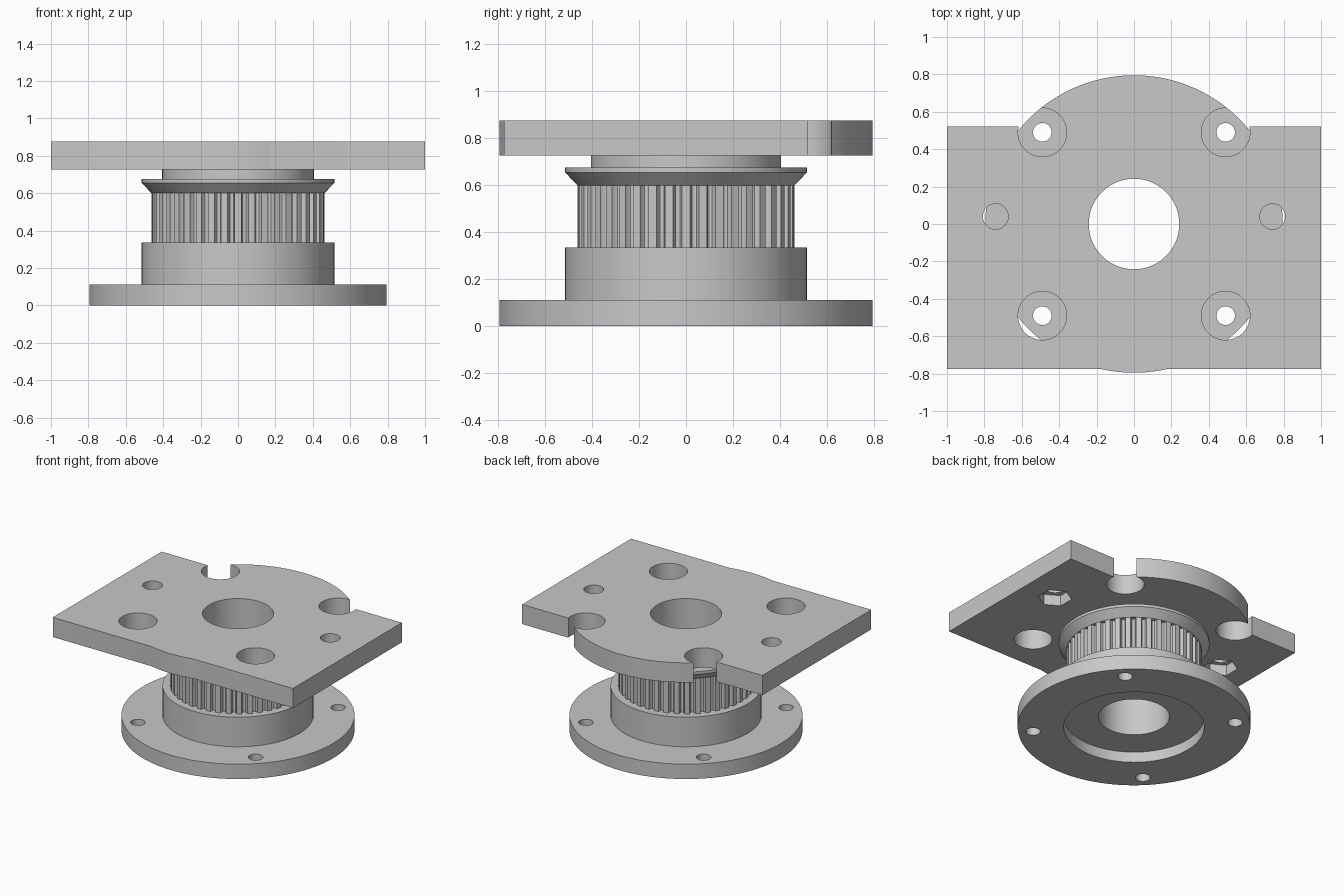
import bpy, bmesh
from math import sin, cos, pi, radians, atan2, sqrt

cube = bpy.data.objects.get("Cube")
if cube:
    bpy.data.objects.remove(cube, do_unlink=True)

GREY = (0.58, 0.58, 0.58, 1)
mat = bpy.data.materials.new("light grey")
mat.use_nodes = True
mat.diffuse_color = GREY
mat.node_tree.nodes["Principled BSDF"].inputs["Base Color"].default_value = GREY

BORE, RIM = 0.242, 0.795
BOLT = 0.49
TEETH = 40
PITCH = 2 * pi / TEETH
PLATE_Z, TOP_Z = 0.727, 0.875


def make_object(name, bm):
    bmesh.ops.remove_doubles(bm, verts=bm.verts, dist=1e-5)
    bmesh.ops.recalc_face_normals(bm, faces=bm.faces)
    mesh = bpy.data.meshes.new(name)
    bm.to_mesh(mesh)
    bm.free()
    mesh.materials.append(mat)
    ob = bpy.data.objects.new(name, mesh)
    bpy.context.collection.objects.link(ob)
    return ob


def prism(name, points, z0, z1):
    """Extrude a flat outline from z0 to z1."""
    bm = bmesh.new()
    face = bm.faces.new([bm.verts.new((x, y, z0)) for x, y in points])
    ext = bmesh.ops.extrude_face_region(bm, geom=[face])
    verts = [v for v in ext["geom"] if isinstance(v, bmesh.types.BMVert)]
    bmesh.ops.translate(bm, verts=verts, vec=(0, 0, z1 - z0))
    return make_object(name, bm)


def arc(r, a0, a1, n, cx=0, cy=0):
    return [(cx + r * cos(a0 + (a1 - a0) * i / n),
             cy + r * sin(a0 + (a1 - a0) * i / n)) for i in range(n + 1)]


def ring(r, n, cx, cy, start=0):
    return arc(r, start, start + 2 * pi, n, cx, cy)[:-1]


def cut(ob, cutters):
    """Subtract each cutter, bake the result and discard the cutters."""
    for c in cutters:
        c.hide_render = True
        m = ob.modifiers.new("cut", 'BOOLEAN')
        m.operation, m.solver, m.object = 'DIFFERENCE', 'EXACT', c
    dg = bpy.context.evaluated_depsgraph_get()
    baked = bpy.data.meshes.new_from_object(ob.evaluated_get(dg))
    ob.modifiers.clear()
    ob.data = baked
    for c in cutters:
        bpy.data.objects.remove(c, do_unlink=True)


# Toothed pulley with collar, flared lip, neck and mounting flange, in one lathe
# Each tooth: (angle as fraction of pitch, groove depth)
tooth = [(-0.24, 0), (0, 0), (0.24, 0), (0.28, 0.016), (0.36, 0.026),
         (0.5, 0.029), (0.64, 0.026), (0.72, 0.016)]
spokes = [((k + f) * PITCH, d) for k in range(TEETH) for f, d in tooth]
TOOTH_R = 0.463
# Profile: (radius, height, toothed)
profile = [(BORE, 0.08, 0), (0.48, 0.08, 0), (0.48, 0, 0), (RIM, 0, 0),
           (RIM, 0.112, 0), (0.515, 0.112, 0), (0.515, 0.335, 0),
           (TOOTH_R, 0.335, 1), (TOOTH_R, 0.6, 1), (TOOTH_R, 0.6, 0),
           (0.515, 0.655, 0), (0.515, 0.675, 0), (0.405, 0.675, 0),
           (0.405, PLATE_Z, 0), (BORE, PLATE_Z, 0)]
bm = bmesh.new()
cols = []
for a, d in spokes:
    cols.append([bm.verts.new(((r - d * t) * cos(a), (r - d * t) * sin(a), z))
                 for r, z, t in profile])
n = len(profile)
for i, col in enumerate(cols):
    nxt = cols[(i + 1) % len(cols)]
    for j in range(n):
        k = (j + 1) % n
        bm.faces.new((col[j], nxt[j], nxt[k], col[k]))
pulley = make_object("pulley", bm)

# Mounting plate: rectangle merged with a disc the size of the flange
BACK, FRONT = 0.52, -0.775
back_a = atan2(BACK, sqrt(RIM**2 - BACK**2))
front_a = atan2(FRONT, sqrt(RIM**2 - FRONT**2))
outline = [(1, FRONT), (1, BACK)] + arc(RIM, back_a, pi - back_a, 96)
outline += [(-1, BACK), (-1, FRONT)] + arc(RIM, -pi - front_a, front_a, 24)
plate = prism("mounting_plate", outline, PLATE_Z, TOP_Z)

corners = [(sx * BOLT, sy * BOLT) for sx in (-1, 1) for sy in (-1, 1)]

# Screw holes in the flange
cut(pulley, [prism("screw_hole", ring(0.05, 32, x, y), -0.1, 0.2)
             for x, y in corners])

# Central bore, access holes, bolt holes and hexagonal nut pockets in the plate
cutters = [prism("bore_cutter", ring(BORE, 96, 0, 0), 0.6, 1)]
cutters += [prism("access_hole", ring(0.13, 64, x, y), 0.6, 1) for x, y in corners]
for x in (-0.74, 0.74):
    cutters.append(prism("bolt_hole", ring(0.068, 40, x, 0.04), 0.6, 1))
    cutters.append(prism("nut_pocket", ring(0.115, 6, x, 0.04, pi / 2),
                         0.6, PLATE_Z + 0.08))
cut(plate, cutters)

# Smooth the round walls, keep the edges crisp
bpy.ops.object.select_all(action='DESELECT')
for ob in (pulley, plate):
    ob.select_set(True)
bpy.context.view_layer.objects.active = pulley
bpy.ops.object.shade_smooth_by_angle(angle=radians(25))
